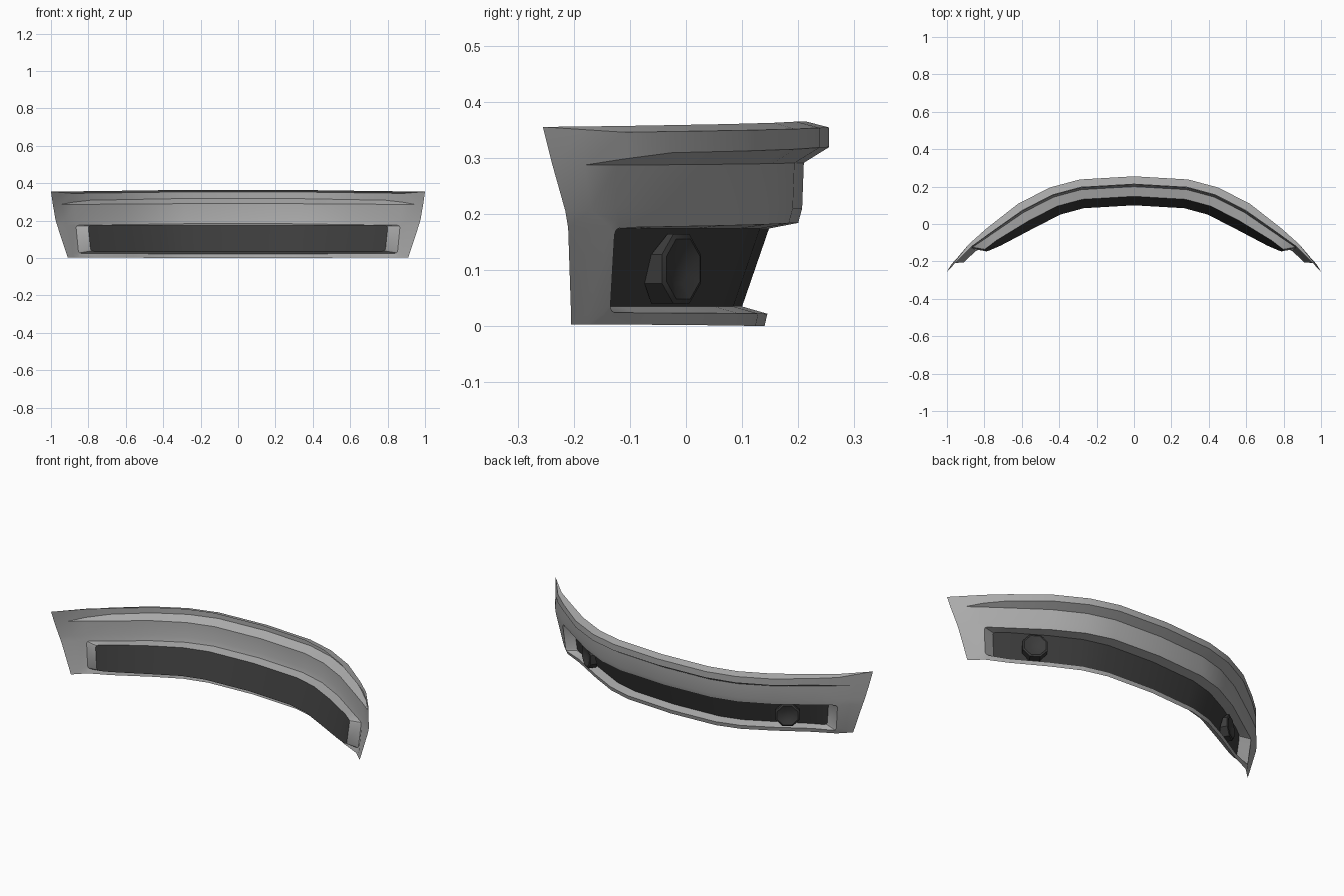
import bpy, bmesh, math
from mathutils import Vector

if "Cube" in bpy.data.objects:
    bpy.data.objects.remove(bpy.data.objects["Cube"])

# plan curve of the outer lip, centre to right tip
PLAN = [Vector(p) for p in ((0, .255), (.29, .238), (.45, .195), (.62, .108),
                            (.79, -.025), (.885, -.11))]
FADE = [1, 1, 1, 1, .75, .45]          # the step-in of lower rows fades at the sides


def normal(i):
    if i == 0:
        return Vector((0, 1))
    a, b = PLAN[i - 1], (PLAN[i + 1] if i < 5 else Vector((1, -.255)))
    t = (b - a).normalized()
    return Vector((-t.y, t.x))


def row(inset, z0, z1, tip, near=None):
    """One lengthwise edge of the skin, stepped inward from the lip."""
    pts = []
    for i, p in enumerate(PLAN):
        q = p - normal(i) * inset * FADE[i]
        pts.append(Vector((q.x, q.y, z0 + (z1 - z0) * max(0, p.x - .25) / .6)))
    tip = Vector(tip)
    pts.append(Vector(near) if near else pts[-1].lerp(tip, .5))
    return pts + [tip]


def strip(faces, a, b):
    for i in range(len(a) - 1):
        faces.append((a[i], a[i + 1], b[i + 1], b[i]))


def material(name, v):
    m = bpy.data.materials.new(name)
    m.diffuse_color = (v, v, v, 1)
    m.use_nodes = True
    m.node_tree.nodes["Principled BSDF"].inputs["Base Color"].default_value = m.diffuse_color
    return m


GREY = material("grey_plastic", .40)
DARK = material("dark_plastic", .045)


def build(name, grey, dark, angle, soft=()):
    """Mesh from grey and dark faces; edges in soft get rounded; mirrored in x."""
    bm = bmesh.new()
    for group, idx in ((grey, 0), (dark, 1)):
        for f in group:
            bm.faces.new([bm.verts.new(p) for p in f]).material_index = idx
    bmesh.ops.remove_doubles(bm, verts=bm.verts, dist=.0005)
    bmesh.ops.recalc_face_normals(bm, faces=bm.faces)
    edges = [e for e in bm.edges for a, b in soft
             if min((e.verts[0].co - a).length + (e.verts[1].co - b).length,
                    (e.verts[0].co - b).length + (e.verts[1].co - a).length) < .003]
    if edges:
        bmesh.ops.bevel(bm, geom=edges, offset=.012, segments=2, profile=.5,
                        affect='EDGES', material=0)
    me = bpy.data.meshes.new(name)
    bm.to_mesh(me)
    bm.free()
    me.materials.append(GREY)
    me.materials.append(DARK)
    ob = bpy.data.objects.new(name, me)
    bpy.context.collection.objects.link(ob)
    ob.modifiers.new("mirror", 'MIRROR').merge_threshold = .001
    bpy.ops.object.select_all(action='DESELECT')
    ob.select_set(True)
    bpy.context.view_layer.objects.active = ob
    bpy.ops.object.shade_smooth_by_angle(angle=math.radians(angle))


# lengthwise rows, top to bottom
crease = (.945, -.181, .287)
top = row(.042, .365, .357, (1, -.255, .355))
lip_hi = row(0, .354, .346, (1, -.255, .355))
lip_lo = row(0, .319, .308, (.99, -.238, .287), crease)
lip_lo[5].z = .298
step = row(.045, .291, .287, (.99, -.238, .287), crease)
belly = row(.048, .21, .21, (.976, -.215, .205))
open_hi = row(.055, .184, .176, (.967, -.210, .175))
open_lo = row(.110, .022, .024, (.918, -.205, .025))
open_lo[5] += Vector((.004, .008, 0))
base = row(.115, .0, .003, (.91, -.205, .003))

# skin with the long opening left out
skin = []
for a, b in ((top, lip_hi), (lip_hi, lip_lo), (lip_lo, step), (step, belly),
             (belly, open_hi), (open_lo, base)):
    strip(skin, a, b)
strip(skin, open_hi[5:], open_lo[5:])


# recessed panel edges
def sink(edge, depth, z):
    pts = []
    for i in range(6):
        n = normal(i)
        d = Vector((-n.x, -n.y, 0)) * depth * (.8 if i == 4 else 1)
        if i == 5:
            d = Vector((-.065, -.012, 0))
        q = edge[i] + d
        q.z = z
        pts.append(q)
    return pts


in_hi = sink(open_hi, .052, .174)
in_lo = sink(open_lo, .045, .035)

# walls of the recess, then the dark panel closing it
strip(skin, open_hi[:6], in_hi)
strip(skin, in_lo, open_lo[:6])
skin.append((open_hi[5], open_lo[5], in_lo[5], in_hi[5]))
panel = []
strip(panel, in_hi, in_lo)
build("bumper_skin", skin, panel, 30,
      [(open_hi[5], in_hi[5]), (open_lo[5], in_lo[5])])

# eight-sided fog lights with dished faces, backs tilted to follow the panel
axis = Vector((.56, .83, 0))
side = Vector((.83, -.56, 0))
start = Vector((.614, -.039, .102))


def ring(r, d, tilt=0):
    pts = []
    for k in range(9):
        a = (k + .5) * math.pi / 4
        up = r * math.sin(a)
        pts.append(start + axis * (d + tilt * up) + side * (r * math.cos(a))
                   + Vector((0, 0, up)))
    return pts


rings = [ring(.067, .007, .28), ring(.067, .037), ring(.058, .041), ring(.03, .031)]
lamp = []
for a, b in zip(rings, rings[1:]):
    strip(lamp, a, b)
hub = start + axis * .028
for a, b in zip(rings[-1], rings[-1][1:]):
    lamp.append((a, b, hub))
build("fog_light", [], lamp, 40)
